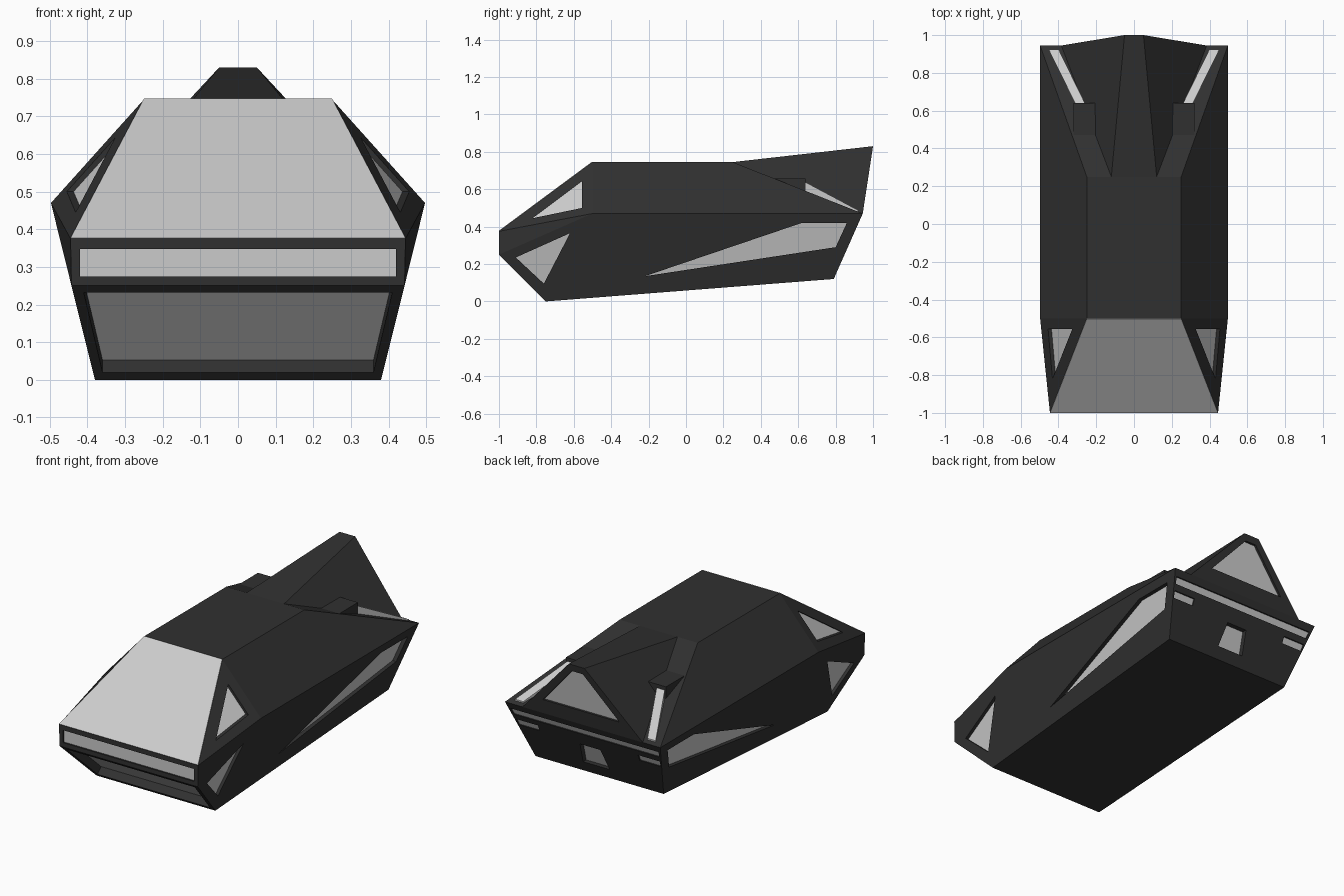
import bpy, bmesh
from mathutils import Vector as V

if "Cube" in bpy.data.objects:
    bpy.data.objects.remove(bpy.data.objects["Cube"])

dark = bpy.data.materials.new("dark_paint")
dark.diffuse_color = (0.03, 0.03, 0.03, 1)
dark.use_nodes = True
dark.node_tree.nodes["Principled BSDF"].inputs["Base Color"].default_value = dark.diffuse_color


def make(name, verts, faces, mat=None):
    me = bpy.data.meshes.new(name)
    me.from_pydata([tuple(v) for v in verts], [], faces)
    bm = bmesh.new()
    bm.from_mesh(me)
    bmesh.ops.recalc_face_normals(bm, faces=bm.faces)
    bm.to_mesh(me)
    bm.free()
    ob = bpy.data.objects.new(name, me)
    bpy.context.collection.objects.link(ob)
    if mat:
        me.materials.append(mat)
    return ob


def prism_faces(n, o=0):
    return ([tuple(o + i for i in range(n)), tuple(o + n + i for i in range(n))] +
            [(o + i, o + (i + 1) % n, o + n + (i + 1) % n, o + n + i) for i in range(n)])


def flip(p):
    return V((-p[0], p[1], p[2]))


# Wedge body: right-hand corner points, mirrored to the left
P = [V(p) for p in (
    (.38, -.75, 0), (.4425, -1, .25), (.445, -1, .375), (.497, -.5, .47),
    (.25, -.5, .745), (.25, .25, .745), (.497, .945, .47), (.41, .79, .12),
    (.12, .25, .745), (.05, 1, .83), (.385, .945, .47))]
N = len(P)
side = [(0, 1, 3, 6, 7), (1, 2, 3), (2, 4, 3), (3, 4, 5, 6), (5, 8, 10, 6), (8, 9, 10)]
# strips of points that span the full width
cross = [(0, 1), (1, 2), (2, 4), (4, 5, 8), (8, 9), (9, 10), (10, 6, 7), (7, 0)]
faces = side + [tuple(i + N for i in f) for f in side]
faces += [c + tuple(i + N for i in reversed(c)) for c in cross]
body = make("body", P + [flip(p) for p in P], faces, dark)

cut_v, cut_f = [], []


def recess(name, plane, axis, pts, direction, depth, mirror=False):
    """Cut a pocket into the body and lay a grey panel on its floor."""
    a, b, c = (P[i] if isinstance(i, int) else V(i) for i in plane)
    n = (b - a).cross(c - a)
    d = V(direction).normalized()
    others = [i for i in range(3) if i != axis]
    poly = []
    for uv in pts:
        p = V((0, 0, 0))
        for i, val in zip(others, uv):
            p[i] = val
        p[axis] = (n.dot(a) - sum(n[i] * p[i] for i in others)) / n[axis]
        poly.append(p)
    pv, pf = [], []
    for s in ((False, True) if mirror else (False,)):
        f = flip if s else (lambda q: q)
        outer, inner = [f(p - d * .03) for p in poly], [f(p + d * depth) for p in poly]
        cut_f.extend(prism_faces(len(poly), len(cut_v)))
        cut_v.extend(outer + inner)
        floor = [f(p + d * (depth - .002)) for p in poly]
        nn = (floor[1] - floor[0]).cross(floor[2] - floor[0])
        if nn.dot(f(d)) > 0:
            floor.reverse()
        pf.append(tuple(range(len(pv), len(pv) + len(floor))))
        pv += floor
    me = bpy.data.meshes.new(name)
    me.from_pydata([tuple(v) for v in pv], [], pf)
    bpy.context.collection.objects.link(bpy.data.objects.new(name, me))


def box(w_low, z_low, w_high, z_high):
    return [(-w_low, z_low), (w_low, z_low), (w_high, z_high), (-w_high, z_high)]


IN = (-1, 0, 0)
# Front light bar and lower grille
recess("front_light_bar", ((0, -1, 0), (1, -1, 0), (0, -1, 1)), 1,
       box(.42, .275, .42, .347), (0, 1, 0), .012)
recess("lower_grille", ((0, -.75, 0), (1, -.75, 0), (0, -1, .25)), 1,
       box(.36, .02, .41, .232), (0, 1, 1), .048)
# Side glass, front corner lamps and rear side intakes
recess("side_window", (2, 3, 4), 0, [(-.82, .445), (-.555, .5), (-.555, .643)], IN, .02, True)
recess("corner_lamp", (0, 3, 6), 0, [(-.91, .235), (-.76, .095), (-.62, .365)], IN, .02, True)
recess("side_intake", (0, 3, 6), 0,
       [(-.22, .135), (.8, .29), (.86, .42), (.62, .42)], IN, .025, True)
# Rear window, tail lights and number-plate pocket
rear = ((0, .945, .47), (1, .945, .47), (0, .79, .12))
recess("rear_window", ((0, .945, .47), (1, .945, .47), (0, 1, .83)), 1,
       box(.245, .555, .035, .79), (0, -1, 0), .015)
recess("rear_light_bar", rear, 1, box(.465, .395, .475, .432), (0, -1, 0), .01)
for s in (-1, 1):
    recess("tail_light", rear, 1,
           [(s * .32, .325), (s * .455, .325), (s * .46, .362), (s * .32, .362)], (0, -1, 0), .01)
recess("plate_pocket", rear, 1, box(.085, .185, .065, .315), (0, -1, 0), .03)

# Carve every pocket at once
cutter = make("pocket_cutter", cut_v, cut_f)
cutter.hide_render = True
mod = body.modifiers.new("pockets", 'BOOLEAN')
mod.operation, mod.solver, mod.object = 'DIFFERENCE', 'EXACT', cutter
bpy.context.view_layer.objects.active = body
bpy.ops.object.modifier_apply(modifier=mod.name)
bpy.data.objects.remove(cutter)

# Windscreen sheet covering the whole sloped front
ws = [P[2], P[4], flip(P[4]), flip(P[2])]
up = V((0, -.594, .804)) * .003
make("windscreen", [p - up for p in ws] + [p + up for p in ws], prism_faces(4))

# Rear deck vents and the light strips running back from them
for s, label in ((-1, "left"), (1, "right")):
    vent = [(.15, .25), (.32, .25), (.32, .64), (.15, .64)]
    make("deck_vent_" + label, [(s * x, y, z) for z in (.56, .658) for x, y in vent],
         prism_faces(4), dark)
    strip = [(.26, .64, .637), (.312, .64, .637), (.45, .92, .488), (.397, .92, .488)]
    make("deck_light_" + label,
         [(s * x, y, z) for x, y, z in strip] +
         [(s * x, y, .58 if y < .7 else .47) for x, y, z in strip], prism_faces(4))
